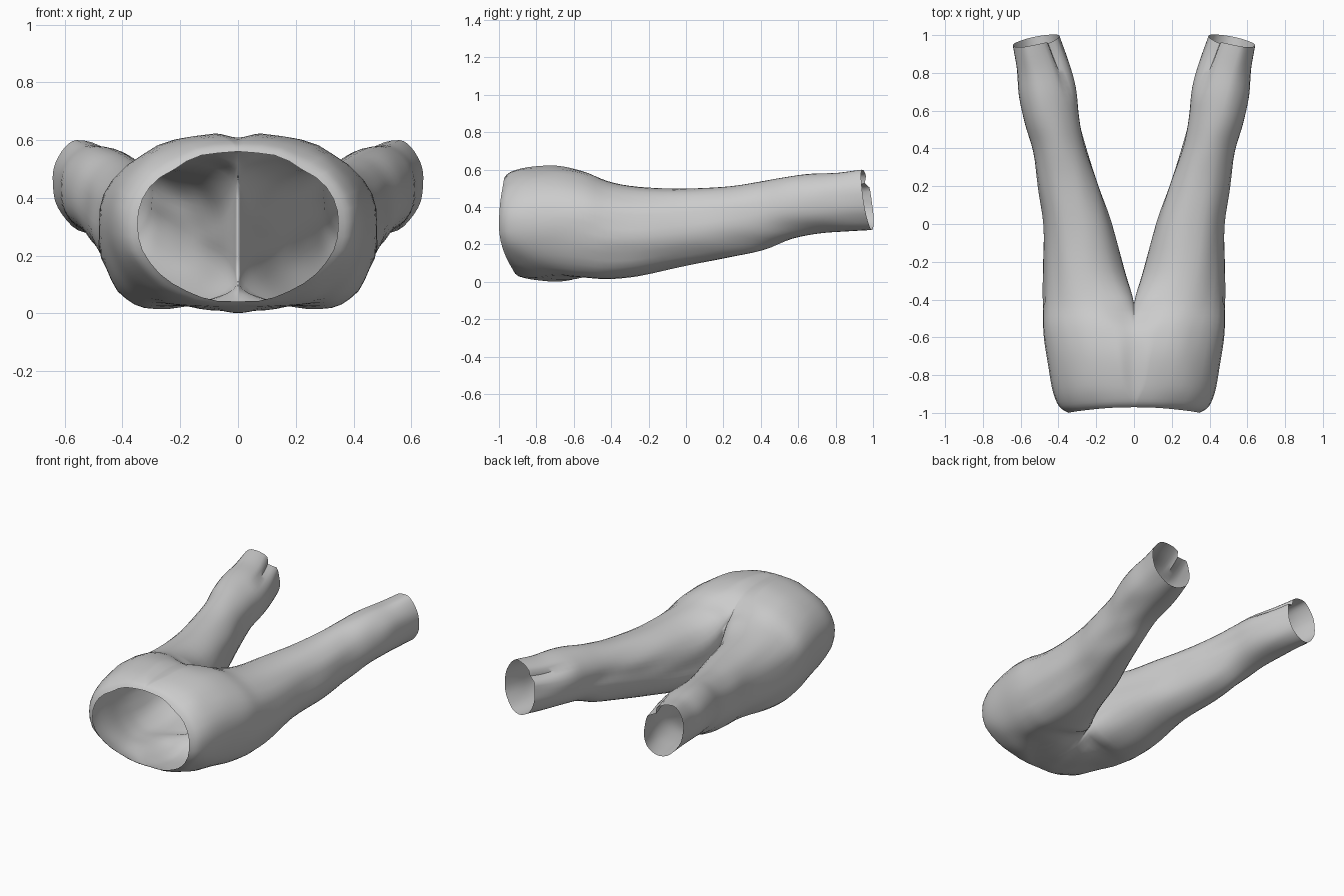
import bpy, bmesh, math
from mathutils import Vector, noise

if "Cube" in bpy.data.objects:
    bpy.data.objects.remove(bpy.data.objects["Cube"])

# Stations from waist to cuff:
# y, inner x, outer x, bottom z, top z, seam top z, seam bottom z, top-point and bottom-point fractions
ROWS = [
    (-1.00, 0, .350, .042, .560, .560, .042, .02, .02),
    (-.965, 0, .398, .028, .588, .586, .026, .05, .12),
    (-.87, 0, .436, .026, .612, .603, .010, .14, .36),
    (-.70, 0, .462, .032, .620, .607, .002, .20, .56),
    (-.55, 0, .480, .022, .594, .574, .030, .28, .60),
    (-.42, 0, .483, .014, .540, .450, .120, .40, .60),
    (-.25, .050, .481, .032, .508, .330, .200, .48, .55),
    (.00, .120, .480, .088, .502, .340, .240, .50, .50),
    (.20, .190, .510, .130, .510, .360, .280, .50, .50),
    (.40, .260, .532, .172, .534, .390, .320, .50, .48),
    (.55, .294, .575, .230, .560, .420, .360, .54, .46),
    (.70, .312, .612, .260, .576, .435, .375, .58, .45),
    (.84, .350, .625, .272, .582, .445, .385, .62, .45),
    (.97, .398, .642, .280, .598, .460, .400, .66, .45),
]
CROTCH, SUB, Q, K = 5, 4, 9, 5


def spline(rows):
    """Smooth interpolation of the stations"""
    out = []
    for i in range(len(rows) - 1):
        p0, p1, p2, p3 = (rows[max(0, min(len(rows) - 1, i + d))] for d in (-1, 0, 1, 2))
        for s in range(SUB):
            t = s / SUB
            out.append([.5 * (2 * b + (c - a) * t + (2 * a - 5 * b + 4 * c - d) * t * t
                              + (3 * b - a - 3 * c + d) * t ** 3)
                        for a, b, c, d in zip(p0, p1, p2, p3)])
    return out + [list(rows[-1])]


def arc(a, b, flip, soft=0):
    """Quarter ellipse from a to b; flip = starts vertical, soft = S-curve blend"""
    pts = []
    for k in range(Q):
        t = k / Q * math.pi / 2
        u, v = math.sin(t), 1 - math.cos(t)
        if flip:
            u, v = v, u
        v += soft * (u * u * (3 - 2 * u) - v)
        pts.append((a[0] + (b[0] - a[0]) * u, a[1] + (b[1] - a[1]) * v))
    return pts


def ring(row, trunk):
    y, xi, xo, zb, zt, st, sb, ft, fb = row
    xi = 0 if trunk else max(xi, 0)
    w = xo - xi
    top, bot = (xi + w * ft, zt), (xi + w * fb, zb)
    out = (xo, zb + (zt - zb) * .52)
    lo, hi = (xi, sb), (xi, st)
    soft = max(0, min(1, (-.42 - y) / .1))
    pts = arc(top, out, False) + arc(out, bot, True) + arc(bot, lo, False, soft)
    pts += [(xi, sb + (st - sb) * k / K) for k in range(K)]
    pts += arc(hi, top, True, soft)
    cz, hz = (zb + zt) / 2, (zt - zb) / 2
    waist = max(0, min(1, (-.6 - y) / .4))
    leg = max(0, min(1, (y + .3) / 1.2))
    cuff = max(0, min(1, (y - .66) / .24))
    verts = []
    for x, z in pts:
        h = (z - cz) / hz
        # waist rim bows back at top and bottom, cuffs are cut at a slant
        yy = y + waist * (.03 if h > 0 else .09) * h * h
        yy -= leg * (.022 * h + .022 * (2 * (x - xi) / w - 1))
        # cloth wrinkles
        if x > 1e-4:
            n = noise.noise(Vector((x * 11, y * 3, z * 11)))
            fade = min(1, x / .08)
            ang = math.atan2(h, 2 * (x - xi) / w - 1)
            x += .007 * n * fade
            z += .007 * n * h * fade
            # folded notch on the inner top of the cuff
            d = cuff * math.exp(-((ang - 2.4) / .17) ** 2)
            x += .022 * d
            z -= .022 * d
            yy -= .015 * d
        verts.append((x, yy, max(z, 0)))
    return verts


# Half of the garment: trunk rings stay open on the centre line, leg rings are closed
bm = bmesh.new()
rings = [[bm.verts.new(p) for p in ring(r, i <= CROTCH * SUB)]
         for i, r in enumerate(spline(ROWS))]
n = len(rings[0])
seam = range(3 * Q, 3 * Q + K)
for i in range(len(rings) - 1):
    for j in range(n):
        if i < CROTCH * SUB and j in seam:
            continue
        k = (j + 1) % n
        bm.faces.new((rings[i][j], rings[i][k], rings[i + 1][k], rings[i + 1][j]))
bmesh.ops.delete(bm, geom=[v for v in bm.verts if not v.link_faces], context='VERTS')
bmesh.ops.recalc_face_normals(bm, faces=bm.faces)
outer = max(bm.faces, key=lambda f: f.calc_center_median().x)
if outer.normal.x < 0:
    bmesh.ops.reverse_faces(bm, faces=bm.faces)
mesh = bpy.data.meshes.new("trousers")
bm.to_mesh(mesh)
bm.free()

# Mirror to the full pair of trousers
trousers = bpy.data.objects.new("trousers", mesh)
bpy.context.collection.objects.link(trousers)
mirror = trousers.modifiers.new("mirror", 'MIRROR')
mirror.use_clip = True
mirror.merge_threshold = .0005
bpy.context.view_layer.objects.active = trousers
trousers.select_set(True)
bpy.ops.object.shade_smooth_by_angle(angle=math.radians(50))
